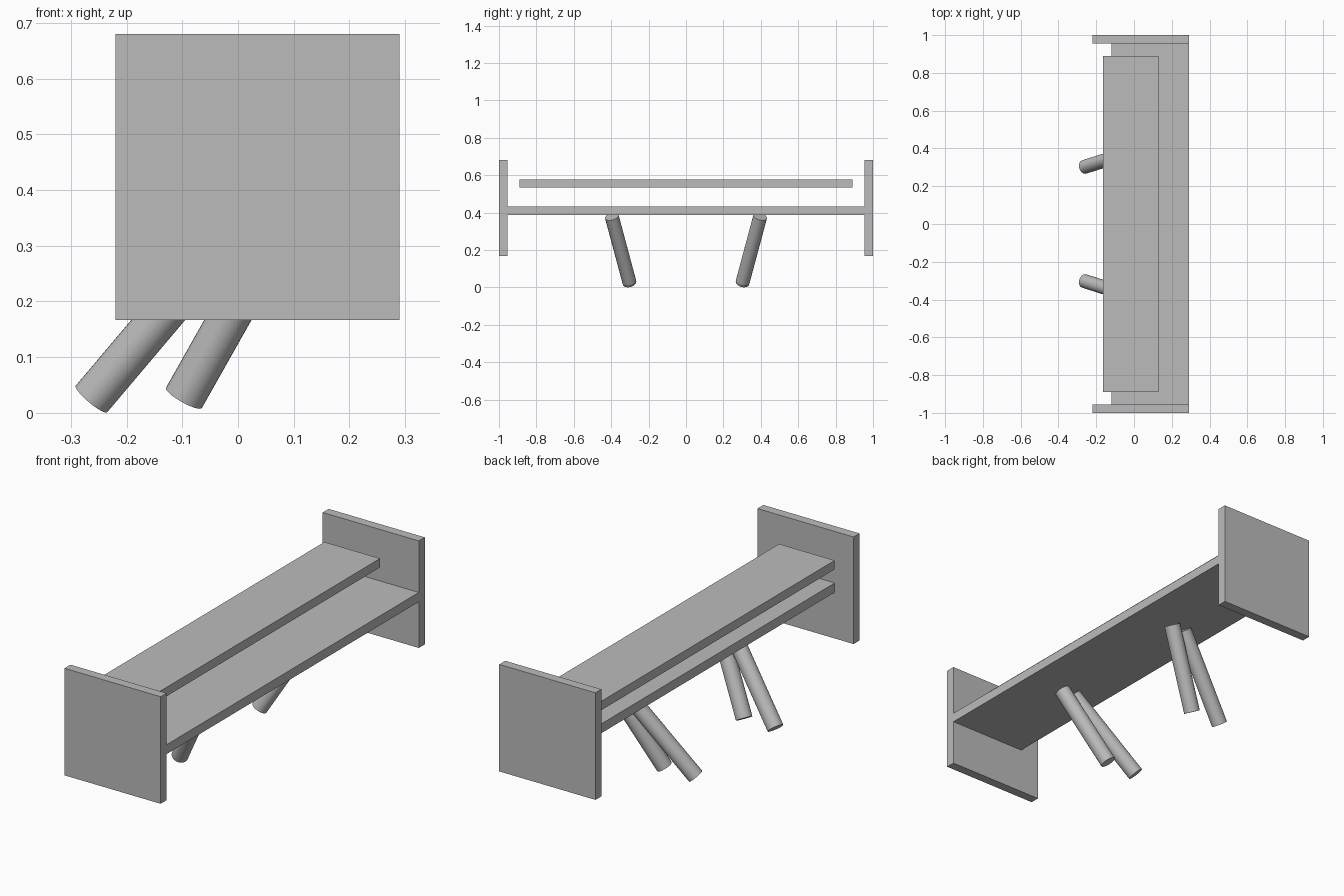
import bpy
import math
from mathutils import Vector

cube = bpy.data.objects.get("Cube")
if cube:
    bpy.data.objects.remove(cube, do_unlink=True)

grey = bpy.data.materials.new("plain grey")
grey.use_nodes = True
colour = (0.5, 0.5, 0.5, 1)
grey.diffuse_color = colour
grey.node_tree.nodes["Principled BSDF"].inputs["Base Color"].default_value = colour


def board(name, low, high):
    """Flat board between two opposite corners."""
    low, high = Vector(low), Vector(high)
    bpy.ops.mesh.primitive_cube_add(size=1, location=(low + high) / 2)
    ob = bpy.context.object
    ob.name = name
    ob.scale = high - low
    bpy.ops.object.transform_apply(location=False, rotation=False, scale=True)
    ob.data.materials.append(grey)


def leg(name, foot, top, radius=0.037):
    """Round leg with square-cut ends, from foot centre to top centre."""
    foot, top = Vector(foot), Vector(top)
    axis = top - foot
    bpy.ops.mesh.primitive_cylinder_add(
        vertices=32, radius=radius, depth=axis.length, location=(foot + top) / 2,
        rotation=axis.to_track_quat('Z', 'Y').to_euler())
    ob = bpy.context.object
    ob.name = name
    ob.data.materials.append(grey)
    bpy.ops.object.shade_smooth_by_angle(angle=math.radians(35))


# Shelves
board("seat_board", (-0.12, -0.955, 0.388), (0.29, 0.955, 0.433))
board("upper_shelf", (-0.165, -0.89, 0.535), (0.13, 0.89, 0.578))

# End panels and splayed leg pairs, mirrored front to back
for side, s in (("front", -1), ("back", 1)):
    y_low, y_high = sorted((s * 0.955, s))
    board(side + "_end_panel", (-0.22, y_low, 0.167), (0.29, y_high, 0.68))
    leg(side + "_outer_leg", (-0.263, s * 0.302, 0.025), (0.033, s * 0.396, 0.375))
    leg(side + "_inner_leg", (-0.097, s * 0.302, 0.027), (0.101, s * 0.396, 0.378))
